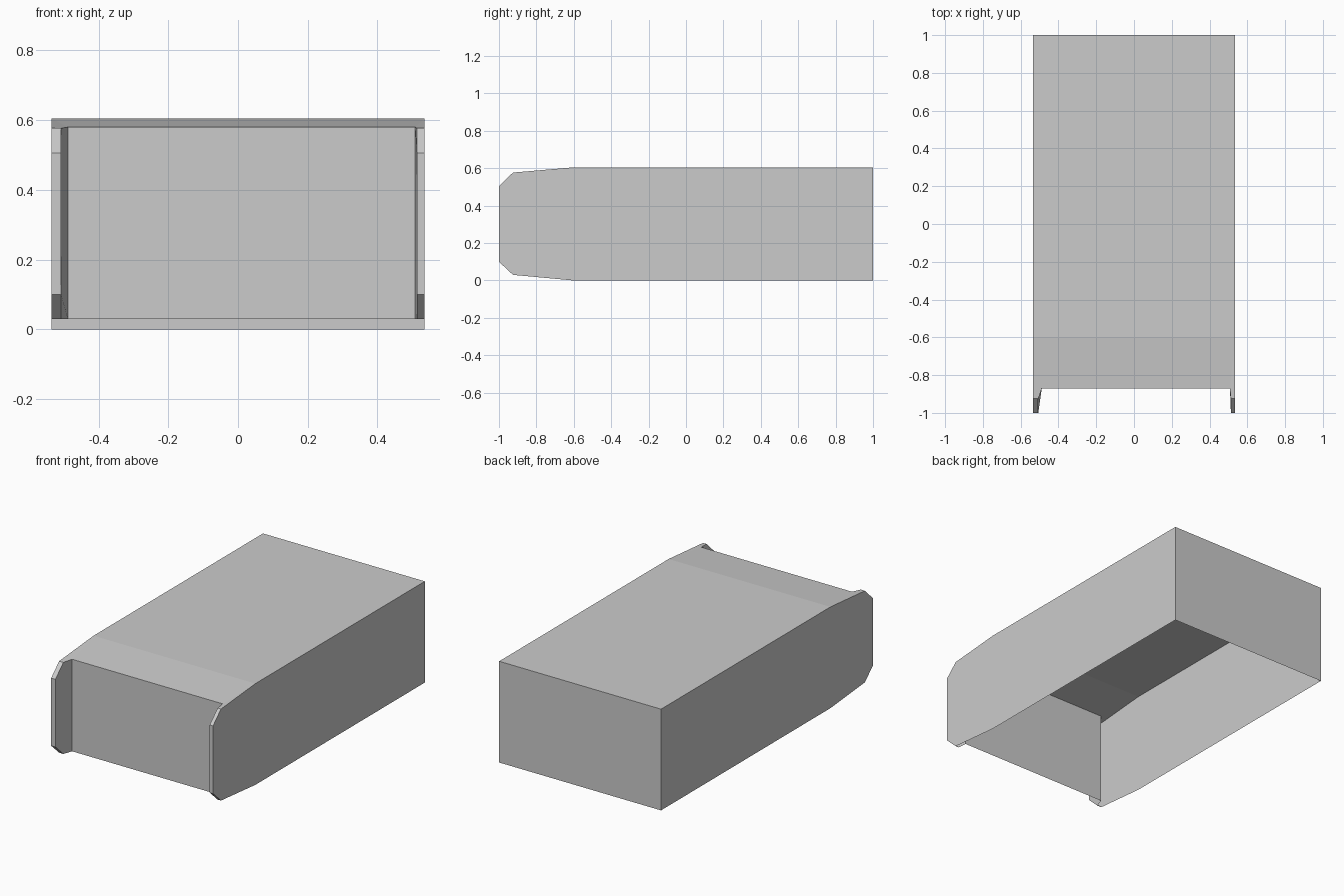
import bpy
import bmesh

if "Cube" in bpy.data.objects:
    bpy.data.objects.remove(bpy.data.objects["Cube"])

HALF_W, HEIGHT = 0.535, 0.605
BACK, BEND, FRONT = 1.0, -0.6, -0.87      # y of back wall, slope start, front wall
ZT, ZB = 0.58, 0.03                       # top and bottom of the front wall
IN_L, IN_R = -0.488, 0.508                # ends of the recessed front wall

grey = bpy.data.materials.new("plain grey")
grey.diffuse_color = (0.6, 0.6, 0.6, 1)
grey.use_nodes = True
grey.node_tree.nodes["Principled BSDF"].inputs["Base Color"].default_value = grey.diffuse_color


def sheet(name, faces):
    """Thin sheet object from lists of corner points, wound outward."""
    bm = bmesh.new()
    for pts in faces:
        bm.faces.new([bm.verts.new(p) for p in pts])
    bmesh.ops.remove_doubles(bm, verts=bm.verts, dist=0.0005)
    mesh = bpy.data.meshes.new(name)
    bm.to_mesh(mesh)
    bm.free()
    mesh.materials.append(grey)
    obj = bpy.data.objects.new(name, mesh)
    bpy.context.collection.objects.link(obj)


# Flat top, then a gentle slope down to the front wall
W, H = HALF_W, HEIGHT
sheet("top_panel", [
    [(-W, BEND, H), (W, BEND, H), (W, BACK, H), (-W, BACK, H)],
    [(IN_L, FRONT, ZT), (IN_R, FRONT, ZT), (W, BEND, H), (-W, BEND, H)],
])

# Back wall and recessed front wall; the underside stays open
sheet("back_wall", [[(W, BACK, 0), (-W, BACK, 0), (-W, BACK, H), (W, BACK, H)]])
sheet("front_wall", [[(IN_L, FRONT, ZB), (IN_R, FRONT, ZB),
                      (IN_R, FRONT, ZT), (IN_L, FRONT, ZT)]])

# Side outline (y, z)
profile = [(BACK, 0), (BACK, H), (BEND, H), (-0.925, 0.577), (-1, 0.505),
           (-1, 0.1), (-0.925, 0.03), (BEND, 0)]

for side, name, inner, lip in ((-1, "left", IN_L, -0.507), (1, "right", IN_R, 0.513)):
    def oriented(pts):
        return pts if side > 0 else pts[::-1]

    # Outer side wall with chamfered front corners
    x = side * W
    sheet(name + "_side_wall", [oriented([(x, y, z) for y, z in profile])])

    # Front lip: chamfers and front edge strip
    edge = profile[3:7]
    faces = [oriented([(x, *a), (lip, *a), (lip, *b), (x, *b)])
             for a, b in zip(edge, edge[1:])]
    # Inner face of the lip, running back to the front wall
    faces.append(oriented([(inner, FRONT, ZB), (lip, *edge[3]), (lip, *edge[2]),
                           (lip, *edge[1]), (lip, *edge[0]), (inner, FRONT, ZT)]))
    # Wedge joining the lip to the sloping top
    faces.append(oriented([(x, BEND, H), (inner, FRONT, ZT),
                           (lip, *edge[0]), (x, *edge[0])]))
    sheet(name + "_front_lip", faces)
